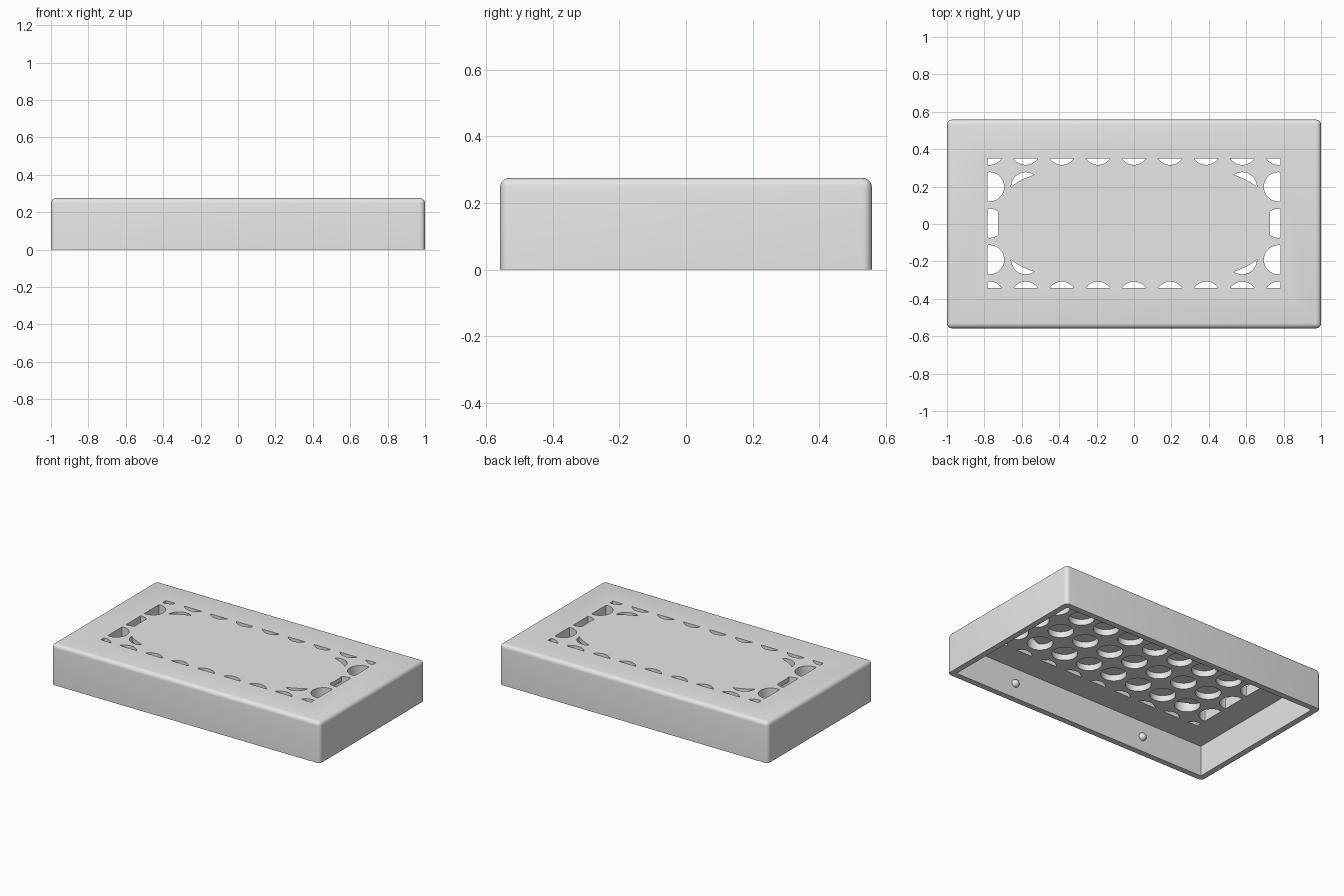
import bpy, bmesh, math
from mathutils import Matrix, Vector

if "Cube" in bpy.data.objects:
    bpy.data.objects.remove(bpy.data.objects["Cube"], do_unlink=True)

HX, HY, H = 1.0, 0.558, 0.275      # half length, half width, height
WALL, CEILING = 0.04, 0.205        # wall thickness, underside of the top
PITCH_X, PITCH_Y, HOLE_R = 0.193, 0.195, 0.078
SKIN_Z = 0.245                     # underside of the thin centre skin
OFFSET_Y = 0.004

grey = bpy.data.materials.new("plain grey")
grey.use_nodes = True
grey.diffuse_color = (0.8, 0.8, 0.8, 1)
grey.node_tree.nodes["Principled BSDF"].inputs["Base Color"].default_value = (0.8, 0.8, 0.8, 1)


def make_object(name, bm):
    bmesh.ops.recalc_face_normals(bm, faces=bm.faces)
    mesh = bpy.data.meshes.new(name)
    bm.to_mesh(mesh)
    bm.free()
    mesh.materials.append(grey)
    obj = bpy.data.objects.new(name, mesh)
    bpy.context.collection.objects.link(obj)
    return obj


def box(bm, hx, hy, z0, z1, y=0):
    matrix = Matrix.Translation((0, y, (z0 + z1) / 2)) @ Matrix.Diagonal((2 * hx, 2 * hy, z1 - z0, 1))
    bmesh.ops.create_cube(bm, size=1, matrix=matrix)


def make_box(name, *size):
    bm = bmesh.new()
    box(bm, *size)
    return make_object(name, bm)


def boolean(target, tool, operation):
    tool.hide_render = True
    mod = target.modifiers.new(operation, "BOOLEAN")
    mod.operation, mod.object, mod.solver = operation, tool, "EXACT"
    with bpy.context.temp_override(object=target, active_object=target):
        bpy.ops.object.modifier_apply(modifier=mod.name)
    bpy.data.objects.remove(tool, do_unlink=True)


def smooth(obj):
    bpy.ops.object.select_all(action="DESELECT")
    obj.select_set(True)
    bpy.context.view_layer.objects.active = obj
    bpy.ops.object.shade_smooth_by_angle(angle=math.radians(35))


# Outer shell with rounded top and upright edges
bm = bmesh.new()
box(bm, HX, HY, 0, H)
edges = [e for e in bm.edges if max(v.co.z for v in e.verts) > H / 2]
bmesh.ops.bevel(bm, geom=edges, offset=0.027, segments=5, profile=0.5, affect="EDGES")
cover = make_object("cover", bm)

# Hollow underside
boolean(cover, make_box("cavity", HX - WALL, HY - WALL, -0.1, CEILING), "DIFFERENCE")

# Grid of round vents, trimmed to a rectangular window
bm = bmesh.new()
for col in range(-4, 5):
    for row in range(-2, 3):
        spot = Vector((col * PITCH_X, row * PITCH_Y + OFFSET_Y, 0.23))
        bmesh.ops.create_cone(bm, cap_ends=True, segments=40, radius1=HOLE_R, radius2=HOLE_R,
                              depth=0.24, matrix=Matrix.Translation(spot))
vents = make_object("vent_cutter", bm)
boolean(vents, make_box("window", 0.783, 0.346, 0, 0.5, OFFSET_Y), "INTERSECT")

# Thin oval skin that closes the central vents at the top
bm = bmesh.new()
ring = []
for i in range(96):
    a = 2 * math.pi * (i + 0.5) / 96
    c, s = math.cos(a), math.sin(a)
    ring.append(bm.verts.new((math.copysign(0.728 * abs(c) ** (2 / 2.9), c),
                              math.copysign(0.31 * abs(s) ** (2 / 2.9), s) + OFFSET_Y, SKIN_Z)))
base = bm.faces.new(ring)
top = bmesh.ops.extrude_face_region(bm, geom=[base])["geom"]
bmesh.ops.translate(bm, vec=(0, 0, 0.2), verts=[g for g in top if isinstance(g, bmesh.types.BMVert)])
boolean(vents, make_object("skin_cutter", bm), "DIFFERENCE")
boolean(cover, vents, "DIFFERENCE")
smooth(cover)

# Snap nubs on the inside of the long walls
for side, y in (("front", WALL - HY), ("back", HY - WALL)):
    for hand, x in (("right", -0.5), ("left", 0.5)):
        bm = bmesh.new()
        bmesh.ops.create_uvsphere(bm, u_segments=20, v_segments=12, radius=0.026,
                                  matrix=Matrix.Translation((x, y, 0.1)))
        smooth(make_object(f"snap_nub_{side}_{hand}", bm))
